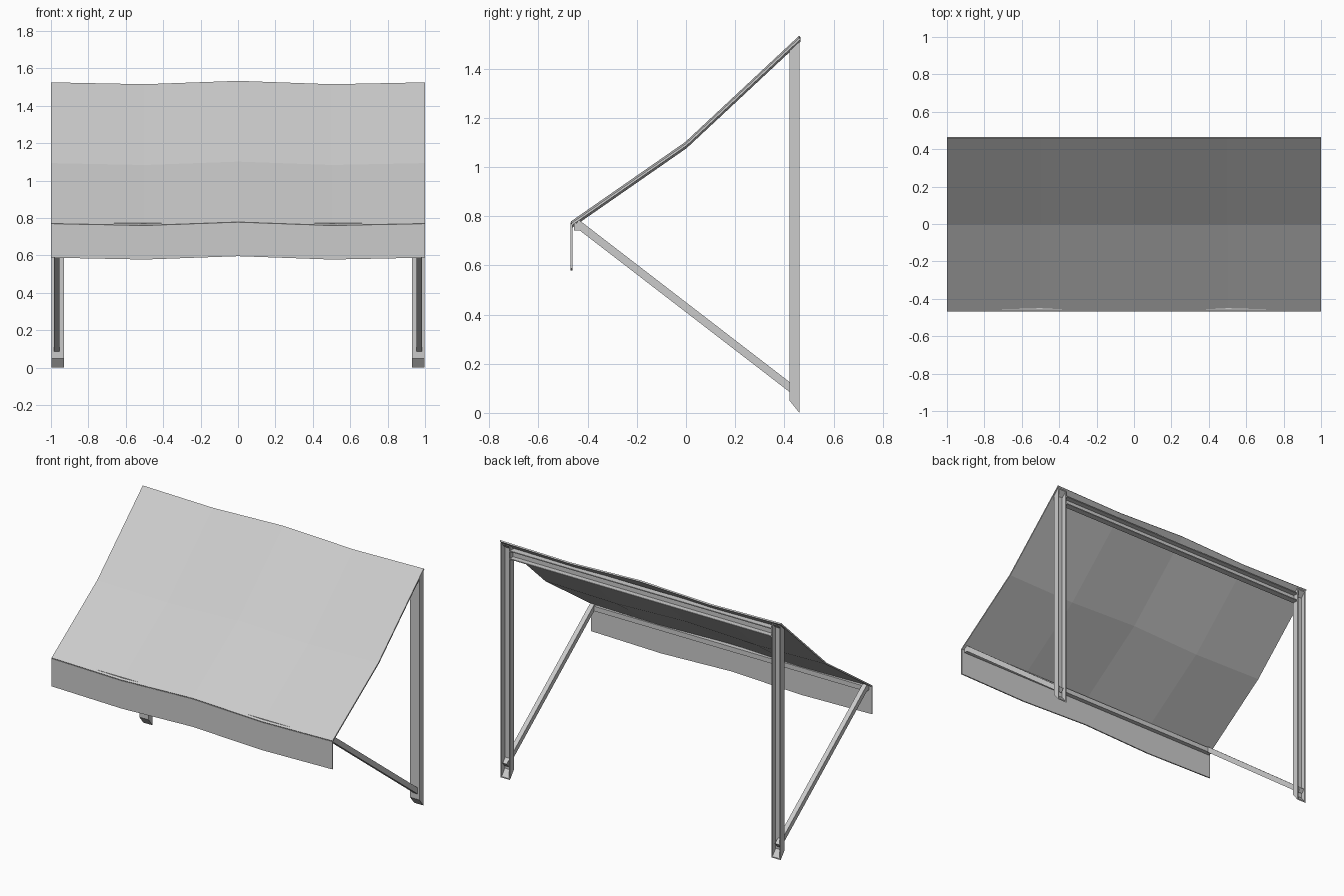
import bpy, bmesh
from mathutils import Vector

if "Cube" in bpy.data.objects:
    bpy.data.objects.remove(bpy.data.objects["Cube"])


def make(name, verts, faces):
    me = bpy.data.meshes.new(name)
    me.from_pydata(verts, [], faces)
    bm = bmesh.new()
    bm.from_mesh(me)
    bmesh.ops.recalc_face_normals(bm, faces=bm.faces)
    bm.to_mesh(me)
    bm.free()
    ob = bpy.data.objects.new(name, me)
    bpy.context.collection.objects.link(ob)
    return ob


def loft(name, ring_a, ring_b):
    """Closed prism between two matching outlines."""
    n = len(ring_a)
    faces = [(i, (i + 1) % n, (i + 1) % n + n, i + n) for i in range(n)]
    faces += [tuple(range(n)), tuple(range(n, 2 * n))]
    return make(name, list(ring_a) + list(ring_b), faces)


def sheet(name, path, waves, thickness):
    """Cloth swept across x: path of (y, z), waves of (x, z offset)."""
    m = len(path)
    verts = [(x, y, z + dz) for x, dz in waves for y, z in path]
    faces = [(i * m + j, i * m + j + 1, (i + 1) * m + j + 1, (i + 1) * m + j)
             for i in range(len(waves) - 1) for j in range(m - 1)]
    ob = make(name, verts, faces)
    mod = ob.modifiers.new("thickness", 'SOLIDIFY')
    mod.thickness = thickness
    mod.offset = 0
    return ob


# Cloth canopy with hanging front valance
waves = [(-1, 0), (-0.5, -0.01), (0, 0.008), (0.5, -0.01), (1, 0)]
sheet("canopy", [(0.463, 1.522), (0, 1.09), (-0.465, 0.767)], waves, 0.009)
sheet("valance", [(-0.465, 0.767), (-0.465, 0.588)], waves, 0.008)

# Channel section open to the back: (across, depth)
W, T, F, B = 0.033, 0.007, 0.421, 0.461
channel = [(-W, B), (-W, F), (W, F), (W, B),
           (W - T, B), (W - T, F + T), (-W + T, F + T), (-W + T, B)]


def foot(y):
    return 0.05 - (y - F) / (B - F) * 0.05


def head(y):
    return 1.472 + (y - F) * 0.93


for s, side in ((-1, "left"), (1, "right")):
    cx = s * 0.964
    # Upright post
    loft(side + "_post", [(cx + a, y, foot(y)) for a, y in channel],
         [(cx + a, y, head(y)) for a, y in channel])
    # Sloped end caps with clipped back corners
    outline = [(-W, F), (W, F), (W, B - 0.008), (W - 0.008, B),
               (-W + 0.008, B), (-W, B - 0.008)]
    for label, level, t in (("foot_cap", foot, 0.007), ("head_cap", head, -0.007)):
        loft(f"{side}_{label}", [(cx + a, y, level(y)) for a, y in outline],
             [(cx + a, y, level(y) + t) for a, y in outline])
    # Diagonal brace
    p, q = Vector((0, 0.45, 0.083)), Vector((0, -0.445, 0.772))
    d = (q - p).normalized()
    up = Vector((0, -d.z, d.y)) * 0.016
    bx = s * 0.97
    ends = [[c + up * k + Vector((bx + h, 0, 0))
             for h, k in ((-0.015, -1), (0.015, -1), (0.015, 1), (-0.015, 1))]
            for c in (p, q)]
    loft(side + "_brace", *ends)

# Back rail between the posts
loft("back_rail", *[[(x, y, 1.447 + a * 0.85) for a, y in channel]
                    for x in (-0.931, 0.931)])

# Front bar behind the valance
bar = [(-0.456, 0.742), (-0.427, 0.742), (-0.427, 0.773), (-0.456, 0.773)]
loft("front_bar", *[[(x, y, z) for y, z in bar] for x in (-0.985, 0.985)])
